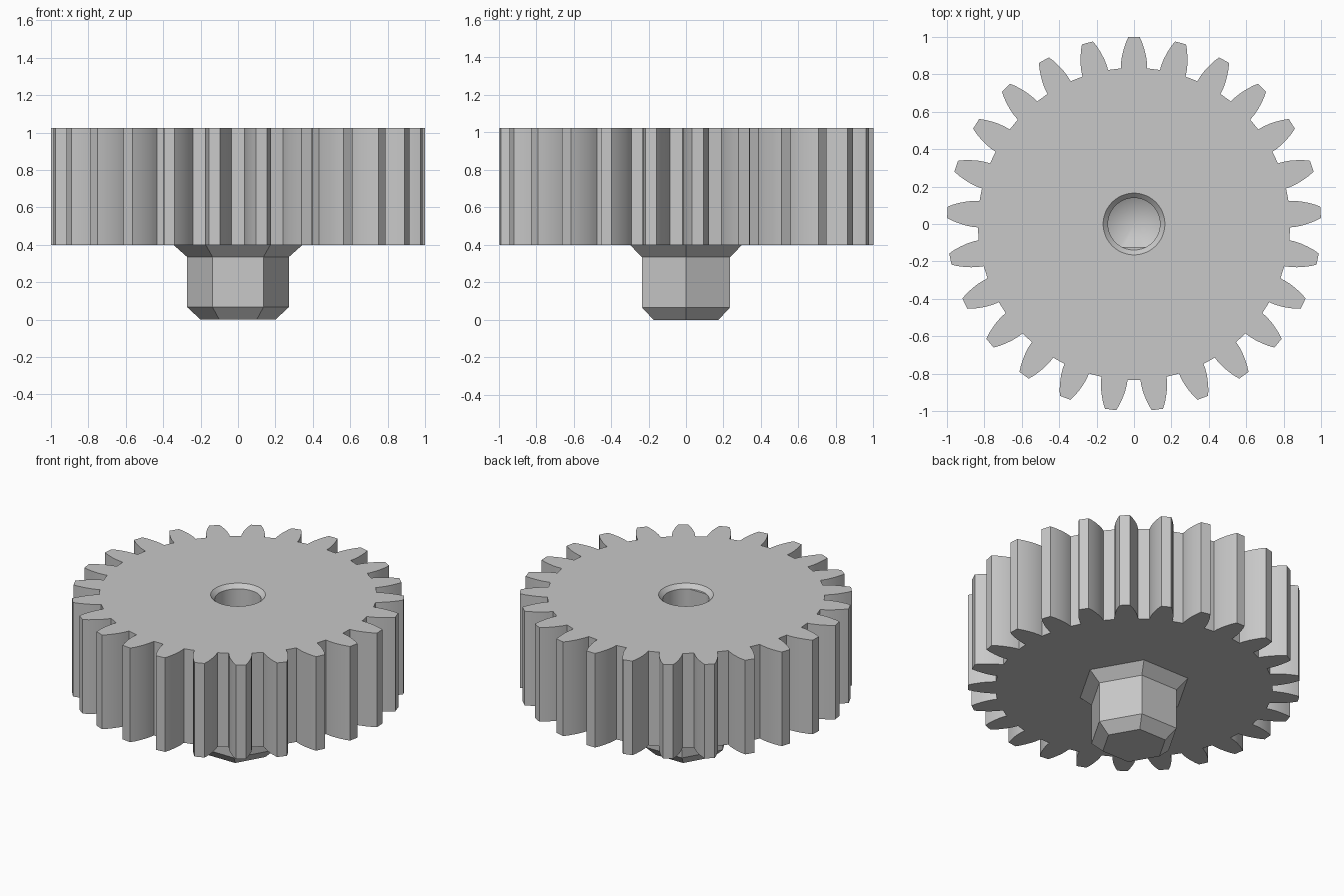
import bpy
import bmesh
import math

cube = bpy.data.objects.get("Cube")
if cube:
    bpy.data.objects.remove(cube, do_unlink=True)

TEETH = 25
GEAR_Z0, GEAR_Z1 = 0.40, 1.025
BORE_SEGMENTS = 64

grey = bpy.data.materials.new("plain grey")
grey.use_nodes = True
grey.diffuse_color = (0.58, 0.58, 0.58, 1)
grey.node_tree.nodes["Principled BSDF"].inputs["Base Color"].default_value = (0.58, 0.58, 0.58, 1)


def polar(radius, degrees):
    a = math.radians(degrees)
    return radius * math.cos(a), radius * math.sin(a)


def circle(radius, count):
    return [polar(radius, 360 * i / count) for i in range(count)]


def add_ring(bm, points, z):
    return [bm.verts.new((x, y, z)) for x, y in points]


def skin(bm, rings):
    """Join each ring to the next with quads; listed upward they face outward."""
    for a, b in zip(rings, rings[1:]):
        for i in range(len(a)):
            j = (i + 1) % len(a)
            bm.faces.new((a[i], a[j], b[j], b[i]))


def ring_edges(bm, ring):
    pairs = zip(ring, ring[1:] + ring[:1])
    return [bm.edges.get(p) or bm.edges.new(p) for p in pairs]


def cap_with_hole(bm, outer, inner, up):
    """Fill the flat area between two loops."""
    edges = ring_edges(bm, outer) + ring_edges(bm, inner)
    made = bmesh.ops.triangle_fill(bm, edges=edges, use_beauty=True, normal=(0, 0, up))
    for f in made["geom"]:
        if isinstance(f, bmesh.types.BMFace):
            f.normal_update()
            if f.normal.z * up < 0:
                f.normal_flip()


def finish(bm, name):
    bmesh.ops.remove_doubles(bm, verts=bm.verts[:], dist=0.0001)
    mesh = bpy.data.meshes.new(name)
    bm.to_mesh(mesh)
    bm.free()
    mesh.materials.append(grey)
    obj = bpy.data.objects.new(name, mesh)
    bpy.context.collection.objects.link(obj)
    bpy.ops.object.select_all(action="DESELECT")
    obj.select_set(True)
    bpy.context.view_layer.objects.active = obj
    bpy.ops.object.shade_smooth_by_angle(angle=math.radians(28))
    return obj


# Curved tooth flank: radius and half angle, from root to tip
flank = [(0.835, 4.85), (0.865, 4.6), (0.90, 4.1),
         (0.935, 3.4), (0.97, 2.6), (1.0, 1.75)]
tooth = [(r, -a) for r, a in flank] + [(r, a) for r, a in reversed(flank)]
outline = [polar(r, 90 + 360 * k / TEETH + a) for k in range(TEETH) for r, a in tooth]

# Hub profile and bore mouth
hub_profile = [(0.20, 0.0), (0.272, 0.067), (0.272, 0.335), (0.345, GEAR_Z0)]
mouth_radius = 0.165

# Gear wheel, open where the hub and the bore meet it
bm = bmesh.new()
low = add_ring(bm, outline, GEAR_Z0)
high = add_ring(bm, outline, GEAR_Z1)
skin(bm, [low, high])
cap_with_hole(bm, high, add_ring(bm, circle(mouth_radius, BORE_SEGMENTS), GEAR_Z1), 1)
cap_with_hole(bm, low, add_ring(bm, circle(hub_profile[-1][0], 6), GEAR_Z0), -1)
finish(bm, "gear_wheel")

# Hexagonal hub with a chamfered foot and a flared top
bm = bmesh.new()
rings = [add_ring(bm, circle(r, 6), z) for r, z in hub_profile]
skin(bm, rings)
bm.faces.new(reversed(rings[0]))
finish(bm, "hex_hub")

# D-shaped blind bore: chamfered mouth, flat on one side, conical floor
bm = bmesh.new()
round_hole = circle(0.139, BORE_SEGMENTS)
d_hole = [(x, max(y, -0.123)) for x, y in round_hole]
rings = [add_ring(bm, circle(mouth_radius, BORE_SEGMENTS), GEAR_Z1),
         add_ring(bm, round_hole, GEAR_Z1 - 0.026),
         add_ring(bm, d_hole, GEAR_Z1 - 0.026),
         add_ring(bm, d_hole, 0.40)]
skin(bm, rings)
apex = bm.verts.new((0, 0, 0.32))
floor = rings[-1]
for i in range(BORE_SEGMENTS):
    bm.faces.new((floor[i], floor[(i + 1) % BORE_SEGMENTS], apex))
finish(bm, "shaft_bore")
